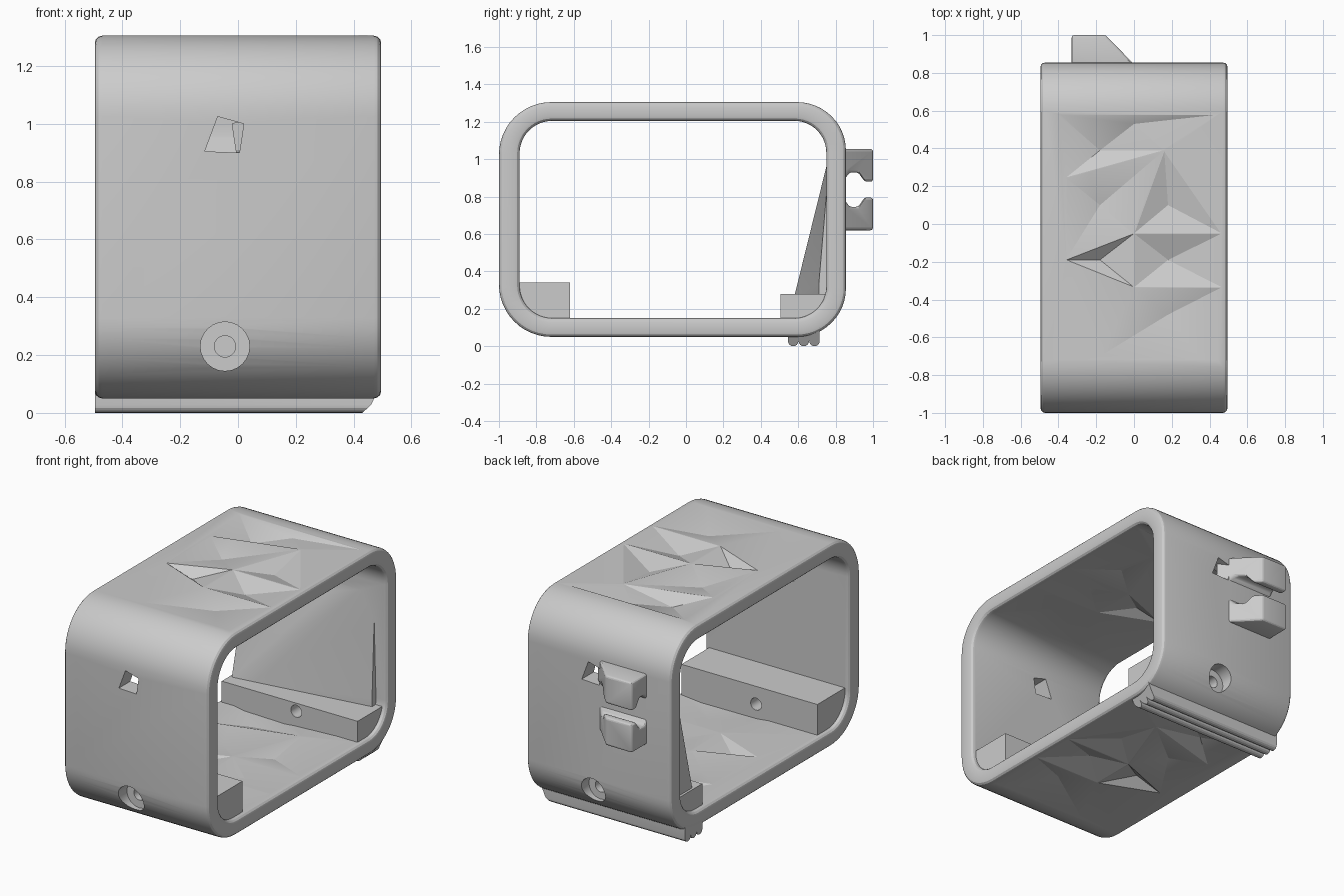
import bpy, bmesh, math
from mathutils import Vector, Matrix
from mathutils.geometry import delaunay_2d_cdt

if "Cube" in bpy.data.objects:
    bpy.data.objects.remove(bpy.data.objects["Cube"])


def make(name, bm):
    bmesh.ops.recalc_face_normals(bm, faces=bm.faces)
    me = bpy.data.meshes.new(name)
    bm.to_mesh(me)
    bm.free()
    ob = bpy.data.objects.new(name, me)
    bpy.context.collection.objects.link(ob)
    return ob


def apply_mod(ob, mod):
    bpy.context.view_layer.objects.active = ob
    bpy.ops.object.modifier_apply(modifier=mod.name)


def bevel(ob, width, segs=3):
    m = ob.modifiers.new("bevel", 'BEVEL')
    m.width, m.segments = width, segs
    m.limit_method, m.angle_limit = 'ANGLE', math.radians(40)
    apply_mod(ob, m)


def boolean(ob, other, op='DIFFERENCE'):
    m = ob.modifiers.new("bool", 'BOOLEAN')
    m.operation, m.object, m.solver = op, other, 'EXACT'
    apply_mod(ob, m)
    bpy.data.objects.remove(other)


def prism(name, yz, x0, end):
    """Extrude a y-z profile along x; end(y, z) gives the far x."""
    bm = bmesh.new()
    a = [bm.verts.new((x0, y, z)) for y, z in yz]
    b = [bm.verts.new((end(y, z), y, z)) for y, z in yz]
    bm.faces.new(a)
    bm.faces.new(b)
    for i in range(len(a)):
        j = (i + 1) % len(a)
        bm.faces.new((a[i], a[j], b[j], b[i]))
    return make(name, bm)


def rounded(y0, y1, z0, z1, rf, rb, n=12):
    pts = []
    for cy, cz, r, a0 in ((y1 - rb, z1 - rb, rb, 0), (y0 + rf, z1 - rf, rf, 90),
                          (y0 + rf, z0 + rf, rf, 180), (y1 - rb, z0 + rb, rb, 270)):
        for i in range(n + 1):
            a = math.radians(a0 + 90 * i / n)
            pts.append((cy + r * math.cos(a), cz + r * math.sin(a)))
    return pts


def cylinder(x, z, y0, y1, r):
    bm = bmesh.new()
    bmesh.ops.create_cone(bm, cap_ends=True, segments=24, radius1=r, radius2=r, depth=y1 - y0,
                          matrix=Matrix.Translation((x, (y0 + y1) / 2, z)) @ Matrix.Rotation(math.pi / 2, 4, 'X'))
    return make("hole_cutter", bm)


# rounded rectangular sleeve
outer = rounded(-1, 0.855, 0.05, 1.305, 0.28, 0.26)
inner = rounded(-0.89, 0.75, 0.15, 1.205, 0.175, 0.17)
bm = bmesh.new()
loops = [[bm.verts.new((x, y, z)) for y, z in p]
         for p, x in ((outer, -0.495), (outer, 0.495), (inner, 0.495), (inner, -0.495))]
for k in range(4):
    a, b = loops[k], loops[(k + 1) % 4]
    for i in range(len(a)):
        j = (i + 1) % len(a)
        bm.faces.new((a[i], a[j], b[j], b[i]))
sleeve = make("sleeve", bm)
bevel(sleeve, 0.025)

# faceted relief: ridge points (0) and valley points (1)
relief = [(-.40, .58, 0), (0, .53, .5), (.455, .58, 0), (-.18, .39, 1), (.16, .39, 0),
          (-.36, .245, 0), (-.18, .10, .8), (.18, .10, .8), (.465, -.05, 0), (0, -.05, 0),
          (-.36, -.19, 0), (-.18, -.19, 1), (.18, -.19, 1), (0, -.335, 0), (.465, -.335, 0),
          (-.36, -.48, 0), (.18, -.48, .8), (-.18, -.70, 0), (.455, -.73, 0)]
ridges = [(5, 4), (10, 9), (10, 13), (9, 8), (13, 14), (13, 17), (4, 9), (5, 3)]


def relief_cutter(z, into, depth):
    res = delaunay_2d_cdt([Vector(p[:2]) for p in relief], ridges, [], 0, 1e-5)
    bm = bmesh.new()
    vs = []
    for co, ids in zip(res[0], res[3]):
        d = relief[ids[0]][2] if ids else 0
        vs.append(bm.verts.new((co.x, co.y, z + into * (depth * d - 0.001))))
    for f in res[2]:
        bm.faces.new([vs[i] for i in f])
    g = bmesh.ops.extrude_face_region(bm, geom=bm.faces[:])
    for v in g['geom']:
        if isinstance(v, bmesh.types.BMVert):
            v.co.z = z - into * 0.04
    return make("relief_cutter", bm)


for z, into, depth in ((1.305, -1, .055), (1.205, 1, .035), (0.05, 1, .055), (0.15, -1, .035)):
    boolean(sleeve, relief_cutter(z, into, depth))

# inner corner rails
front_rail = prism("front_rail", [(-.92, .34), (-.62, .34), (-.62, .1), (-.75, .1), (-.92, .25)],
                   -.465, lambda y, z: .465)
back_rail = prism("back_rail", [(.80, .28), (.505, .28), (.505, .1), (.63, .1), (.80, .23)],
                  -.465, lambda y, z: .465)
# sloped filler against the back wall
bm = bmesh.new()
for p in ((-.45, .77, 1.04), (.4, .77, 1.04), (-.45, .69, .44), (-.45, .58, .27),
          (.42, .71, .33), (.42, .71, .26), (.42, .78, .26), (-.45, .78, .26)):
    bm.verts.new(p)
bmesh.ops.convex_hull(bm, input=bm.verts)
back_wedge = make("back_wedge", bm)
for part in (front_rail, back_rail, back_wedge):
    boolean(sleeve, part, 'UNION')

# screw holes and skewed windows, front and back
for s, y0, y1 in ((1, -1.1, -.5), (-1, .4, 1.1)):
    boolean(sleeve, cylinder(-.045 * s, .23, y0, y1, .037))
    if s > 0:
        boolean(sleeve, cylinder(-.045, .23, -1.1, -.9, .085))
    else:
        boolean(sleeve, cylinder(.045, .23, .77, 1.1, .08))
    bm = bmesh.new()
    for y in (y0, y1):
        for x, z in ((-.115, .905), (-.07, 1.025), (.02, 1.0), (.005, .9)):
            bm.verts.new((x * s, y, z))
    bmesh.ops.convex_hull(bm, input=bm.verts)
    boolean(sleeve, make("window_cutter", bm))

# two-jaw clip on the back wall
jaw = [(.80, 1.055), (1.0, 1.055), (1.0, .88), (.955, .88), (.92, .93),
       (.875, .93), (.85, .895), (.80, .895)]
clips = []
for name, f in (("upper_jaw", lambda z: z), ("lower_jaw", lambda z: 1.675 - z)):
    ob = prism(name, [(y, f(z)) for y, z in jaw], -.33, lambda y, z: -.15 + (1 - y) * .97)
    bevel(ob, 0.014)
    clips.append(ob)

# ribbed foot strip with a chamfered end
foot = [(.545, .1)]
for c in (.573, .63, .687):
    for i in range(9):
        a = math.pi * (1 + i / 8)
        foot.append((c + .028 * math.cos(a), .028 + .028 * math.sin(a)))
foot.append((.715, .1))
strip = prism("foot_strip", foot, -.494, lambda y, z: min(.494, .43 + z * 1.1))

# smooth shading with crisp facets
bpy.ops.object.select_all(action='DESELECT')
for ob in [sleeve, strip] + clips:
    ob.select_set(True)
bpy.context.view_layer.objects.active = sleeve
bpy.ops.object.shade_smooth_by_angle(angle=math.radians(16))
